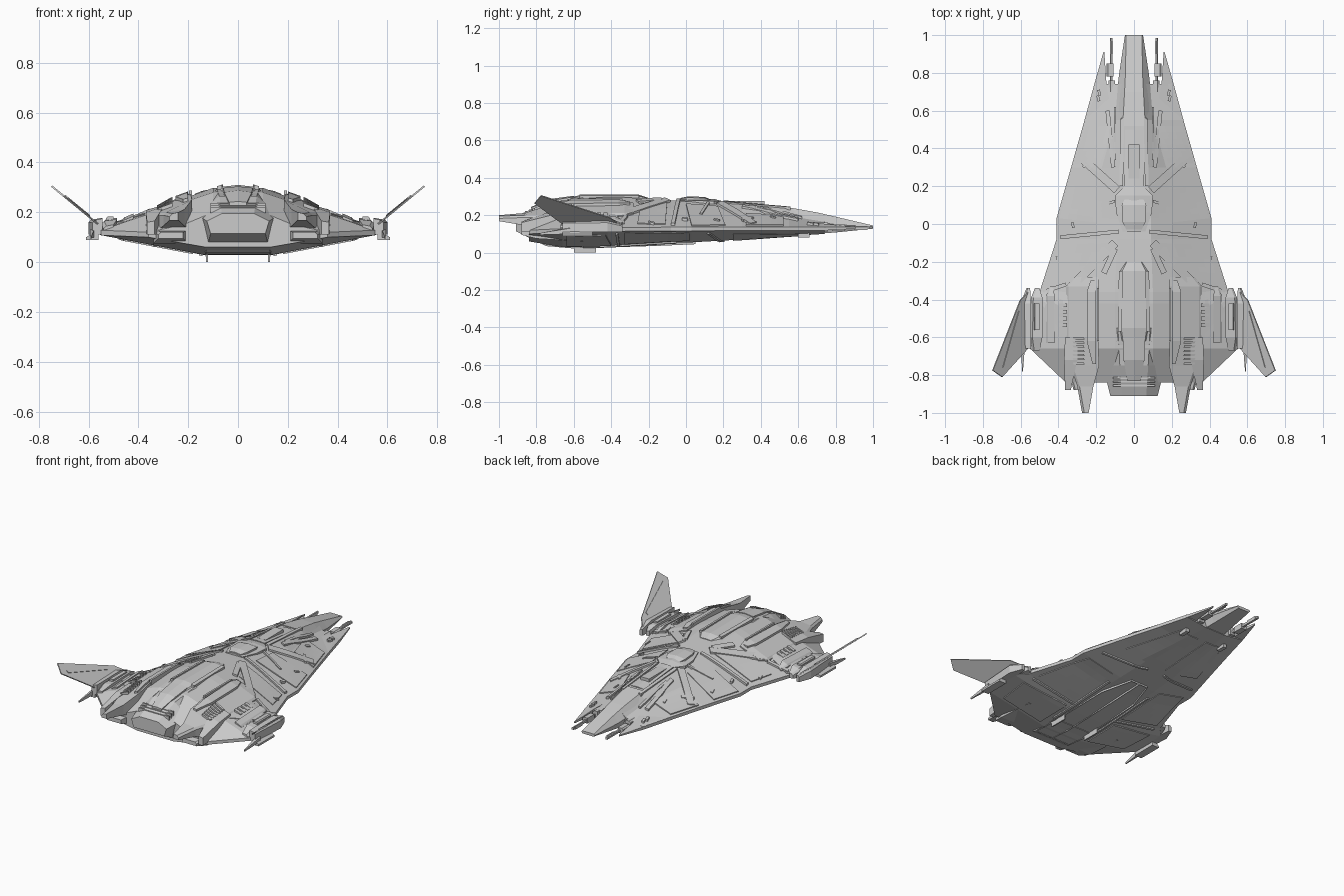
import bpy, bmesh
from mathutils import Vector


def finish(name, bm, mirror=True):
    bmesh.ops.recalc_face_normals(bm, faces=bm.faces)
    me = bpy.data.meshes.new(name)
    bm.to_mesh(me)
    bm.free()
    ob = bpy.data.objects.new(name, me)
    bpy.context.collection.objects.link(ob)
    if mirror:
        ob.modifiers.new("Mirror", 'MIRROR').merge_threshold = 0.0005
    return ob


def loft(name, sections, closed=True):
    """Skin between matching cross sections; the other side is mirrored."""
    bm = bmesh.new()
    rings = [[bm.verts.new(p) for p in s] for s in sections]
    n = len(rings[0])
    for r, s in zip(rings, rings[1:]):
        for i in range(n if closed else n - 1):
            j = (i + 1) % n
            bm.faces.new((r[i], r[j], s[j], s[i]))
    bm.faces.new(rings[0])
    bm.faces.new(rings[-1])
    return finish(name, bm)


def beam(name, rows, ch=0.0):
    """Rows are y, x inner, x outer, z bottom, z top inner, z top outer."""
    secs = []
    for y, x0, x1, zb, zi, zo in rows:
        c = min(ch, (x1 - x0) * .4, max(zo - zb, .004) * .6)
        s = [(x0, y, zb), (x0, y, zi)]
        s += [(x1 - c, y, zo), (x1, y, zo - c)] if ch else [(x1, y, zo)]
        secs.append(s + [(x1, y, zb)])
    return loft(name, secs, closed=rows[0][1] > 0)


def block(name, x0, x1, y0, y1, z0, z1, ch=0.0):
    return beam(name, [(y0, x0, x1, z0, z1, z1), (y1, x0, x1, z0, z1, z1)], ch)


# Hull stations: y, flat top x/z, shoulder x/z, edge x/z, belly x/z
HULL = [
    (.74, .050, .200, .085, .165, .210, .128, .07, .100),
    (.55, .060, .240, .100, .195, .262, .128, .10, .088),
    (.30, .070, .260, .170, .215, .333, .128, .12, .070),
    (.03, .090, .272, .200, .225, .410, .126, .13, .055),
    (-.08, .090, .280, .200, .235, .410, .126, .13, .052),
    (-.36, .100, .298, .220, .255, .500, .124, .14, .037),
    (-.42, .100, .298, .220, .255, .560, .122, .14, .033),
    (-.66, .100, .280, .220, .240, .550, .118, .14, .030),
    (-.84, .100, .200, .220, .150, .360, .110, .13, .060)]
T = .010


def station(y):
    for p, q in zip(HULL, HULL[1:]):
        if y >= q[0]:
            break
    t = min(1, max(0, (p[0] - y) / (p[0] - q[0])))
    return [u + (v - u) * t for u, v in zip(p, q)]


def surf(x, y, under=False):
    _, a, za, b, zb, e, ze, c, zc = station(y)
    pts = [(0, zc), (c, zc), (e, ze - T)] if under else [(0, za), (a, za), (b, zb), (e, ze + T)]
    for (x0, z0), (x1, z1) in zip(pts, pts[1:]):
        if x <= x1:
            return z0 + (z1 - z0) * (x - x0) / (x1 - x0)
    return pts[-1][1]


def patch(name, quad, h=.006, n=6, under=False):
    """Raised armour plate that follows the hull surface."""
    p = [Vector(c) for c in quad]
    bm = bmesh.new()
    sg = -1 if under else 1

    def layer(off):
        g = []
        for i in range(n + 1):
            u = i / n
            row = []
            for j in range(n + 1):
                q = p[0].lerp(p[1], u).lerp(p[3].lerp(p[2], u), j / n)
                row.append(bm.verts.new((q.x, q.y, surf(q.x, q.y, under) + sg * off)))
            g.append(row)
        for i in range(n):
            for j in range(n):
                bm.faces.new((g[i][j], g[i+1][j], g[i+1][j+1], g[i][j+1]))
        return ([r[0] for r in g] + g[-1][1:] + [r[-1] for r in g[-2::-1]] + g[0][-2:0:-1])
    a, b = layer(h), layer(-.006)
    for i in range(len(a)):
        j = (i + 1) % len(a)
        bm.faces.new((a[i], a[j], b[j], b[i]))
    return finish(name, bm)


def strip(name, p, q, w=.02, h=.008, under=False):
    p, q = Vector(p), Vector(q)
    d = (q - p).normalized()
    s = Vector((-d.y, d.x)) * w / 2
    return patch(name, [p - s, q - s, q + s, p + s], h, 6, under)


# Main hull
loft("main_hull", [[(0, y, za), (a, y, za), (b, y, zb), (e, y, ze + T), (e, y, ze - T),
                    (c, y, zc), (0, y, zc)] for y, a, za, b, zb, e, ze, c, zc in HULL], False)
# Nose
loft("nose", [[(0, y, t), (a, y, t), (b, y, m), (c, y, z), (0, y, z)] for y, a, t, b, m, c, z in
              [(1, .042, .145, .048, .138, .04, .128), (.80, .045, .192, .078, .150, .06, .108),
               (.70, .05, .215, .09, .165, .07, .100), (.52, .06, .247, .10, .20, .08, .088)]], False)
# Tail block with recessed exhaust
loft("tail_block", [[(0, y, t), (a, y, t), (b, y, m), (c, y, z), (0, y, z)] for y, a, t, b, m, c, z in
                    [(-.55, .085, .295, .175, .20, .14, .028), (-.75, .075, .265, .165, .19, .13, .036),
                     (-.91, .065, .195, .125, .165, .11, .115)]], False)
block("exhaust_lip", 0, .115, -.905, -.86, .125, .15)
for i in range(3):
    block(f"tail_slat_{i}", 0, .11, -.86 + i * .02, -.85 + i * .02, .16, .222 + i * .008)

# Forward prongs, guns and mounts
beam("wing_prong", [(.91, .157, .162, .128, .138, .136), (.73, .145, .213, .118, .155, .136),
                    (.55, .11, .262, .118, .175, .138)])
block("gun_barrel", .113, .127, .70, .985, .125, .14, .004)
block("gun_muzzle", .110, .122, .90, .97, .122, .143, .004)
block("gun_mount", .108, .145, .78, .85, .115, .15, .008)
block("gun_breech", .10, .135, .70, .76, .112, .16, .01)
block("chin_pod", .13, .155, .60, .66, .08, .11, .005)

# Dorsal spine
beam("forward_spine_rail", [(.56, .052, .070, .2, .246, .244), (.20, .058, .078, .2, .277, .272)])
beam("forward_spine", [(.50, 0, .048, .2, .250, .246), (.20, 0, .05, .2, .280, .276)])
block("spine_hatch", 0, .03, .24, .42, .2, .276)
beam("cockpit_frame", [(.20, 0, .05, .2, .274, .272), (.15, 0, .10, .2, .287, .276),
                       (.06, 0, .095, .2, .29, .278), (-.04, 0, .06, .2, .29, .282)])
beam("cockpit_canopy", [(.13, 0, .05, .25, .285, .283), (.10, 0, .065, .25, .298, .292),
                        (.01, 0, .06, .25, .300, .294), (-.03, 0, .04, .25, .292, .288)])
beam("rear_spine", [(-.20, 0, .05, .25, .292, .290), (-.25, 0, .075, .25, .309, .302),
                    (-.55, 0, .08, .25, .310, .302), (-.62, 0, .07, .25, .296, .290)], .012)
beam("rear_spine_rail", [(-.25, .06, .08, .25, .311, .306), (-.57, .065, .085, .25, .311, .304)])
beam("tail_ridge", [(-.60, 0, .06, .25, .304, .298), (-.72, 0, .055, .22, .288, .28),
                    (-.83, 0, .035, .18, .244, .24)])
beam("tail_side_rail", [(-.62, .09, .11, .2, .285, .272), (-.82, .075, .09, .18, .235, .226)])

# Rear nacelles with swept fangs
beam("nacelle", [(-.28, .19, .32, .15, .266, .222), (-.33, .185, .36, .13, .280, .212),
                 (-.60, .19, .36, .12, .276, .206), (-.75, .185, .335, .12, .25, .2),
                 (-.86, .215, .30, .145, .212, .2), (-1, .24, .275, .168, .200, .195)], .012)
beam("nacelle_top_plate", [(-.30, .20, .23, .2, .272, .266), (-.36, .20, .25, .2, .284, .266),
                           (-.62, .205, .25, .2, .280, .262), (-.74, .20, .22, .2, .258, .252)])
block("nacelle_rail", .185, .197, -.62, -.34, .2, .288)
beam("nacelle_outer_armour", [(-.60, .30, .365, .12, .23, .21), (-.72, .30, .37, .12, .222, .2),
                              (-.88, .335, .365, .11, .165, .16)])
for i in range(7):
    y = -.60 - i * .022
    beam(f"nacelle_louver_{i}", [(y, .265, .325, .18, .262 - i * .004, .228 - i * .002),
                                 (y - .011, .262, .32, .18, .262 - i * .004, .228 - i * .002)])
for i in range(4):
    y = -.42 - i * .035
    beam(f"nacelle_vent_{i}", [(y, .355, .40, .12, .215, .195), (y - .02, .355, .40, .12, .215, .195)])
beam("lower_thruster", [(-.55, .19, .34, .06, .13, .13), (-.80, .20, .34, .075, .13, .13),
                        (-.88, .22, .32, .095, .12, .12)], .01)

# Wing pods and struts
beam("wing_pod", [(-.34, .50, .525, .12, .155, .15), (-.39, .485, .545, .115, .178, .17),
                  (-.60, .485, .55, .115, .172, .165), (-.67, .50, .54, .115, .15, .145)], .012)
block("pod_top", .50, .53, -.56, -.42, .15, .183, .006)
beam("inner_pod", [(-.33, .43, .45, .12, .17, .165), (-.38, .42, .465, .12, .195, .18),
                   (-.63, .42, .465, .11, .185, .17)], .01)
beam("fin_root", [(-.34, .55, .57, .11, .15, .15), (-.42, .545, .60, .11, .178, .17),
                  (-.66, .545, .585, .11, .175, .168)], .01)
beam("rear_spike", [(-.62, .575, .595, .10, .135, .13), (-.78, .588, .594, .095, .105, .105)])
beam("lower_blade", [(-.50, .56, .61, .088, .13, .10), (-.66, .56, .61, .088, .13, .10)])

# Canted fins
fin = [(.56, -.355), (.605, -.405), (.75, -.775), (.70, -.81), (.56, -.655)]
loft("canted_fin", [[(x + d, y, .148 + (x - .56) * .82 - d) for x, y in fin] for d in (-.004, .001)])
tip = [(.60, -.46), (.615, -.46), (.70, -.76), (.685, -.76)]
loft("fin_rib", [[(x + d, y, .148 + (x - .56) * .82 - d) for x, y in tip] for d in (-.007, .0)])

# Upper hull armour plates and bracing bands
patch("forward_plate", [(.115, .52), (.255, .52), (.315, .32), (.18, .32)])
patch("shoulder_plate", [(.13, .17), (.345, .21), (.395, .03), (.13, .0)])
patch("mid_plate", [(.12, -.10), (.39, -.11), (.43, -.26), (.18, -.24)])
patch("wing_plate", [(.375, -.36), (.48, -.34), (.54, -.43), (.375, -.62)], .005)
bands = [((.09, .18), (.29, .36), .045), ((.10, .12), (.25, .08), .014), ((.08, -.04), (.39, -.07), .02),
         ((.10, -.10), (.33, -.33), .045), ((.10, -.13), (.16, -.26), .03), ((.11, .30), (.14, .60), .022),
         ((.10, .62), (.10, .34), .012), ((.36, -.32), (.48, -.36), .02), ((.22, .36), (.27, .30), .014)]
for i, (p, q, w) in enumerate(bands):
    strip(f"hull_band_{i}", p, q, w, .012)
for i, (x, y) in enumerate([(.18, .68), (.185, .65), (.17, .45), (.30, .15), (.32, -.02), (.40, -.2)]):
    strip(f"hull_fitting_{i}", (x, y), (x + .008, y + .03), .014, .012)

# Belly keel, plates, seams and skids
beam("belly_keel", [(.05, 0, .06, .045, .08, .08), (-.15, 0, .12, .036, .08, .08),
                    (-.60, 0, .13, .022, .08, .08), (-.74, 0, .125, .034, .08, .08)])
patch("belly_forward_plate", [(.03, .62), (.16, .62), (.27, .25), (.03, .25)], .004, 6, True)
patch("belly_side_plate", [(.18, .02), (.36, .02), (.45, -.33), (.18, -.33)], .004, 6, True)
patch("belly_rear_plate", [(.18, -.40), (.48, -.43), (.46, -.64), (.18, -.64)], .006, 6, True)
for i, (p, q) in enumerate([((.06, .2), (.34, .12)), ((.15, -.36), (.46, -.37)), ((.15, -.05), (.15, -.55))]):
    strip(f"belly_rib_{i}", p, q, .014, .008, True)
block("landing_skid", .12, .128, -.60, -.48, 0, .045)
